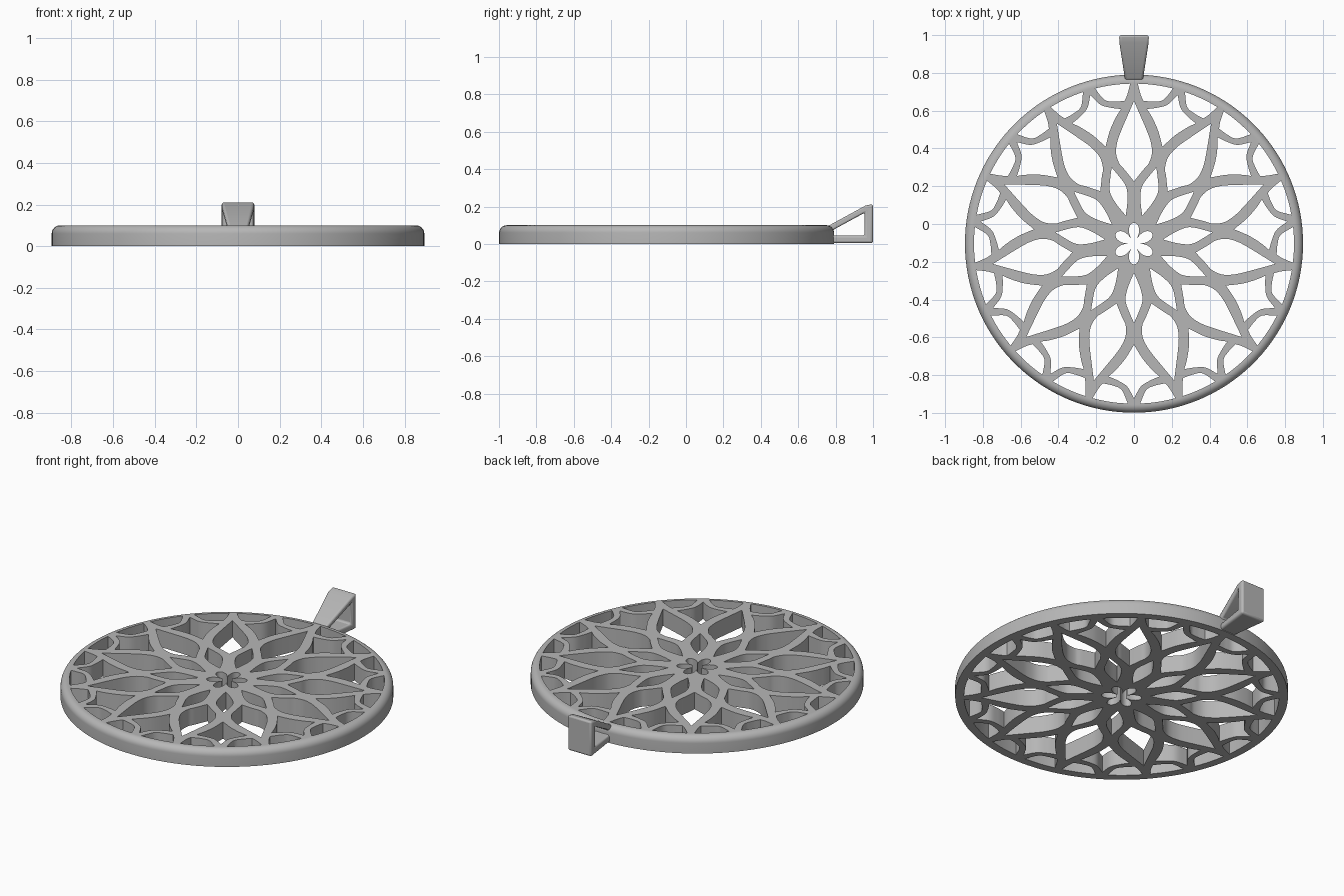
import bpy, bmesh, math
from mathutils import Vector, Matrix

cube = bpy.data.objects.get("Cube")
if cube:
    bpy.data.objects.remove(cube)

CENTRE = Vector((0, -0.104, 0))
PETALS, SEGMENTS = 11, 132
HEIGHT = 0.1
RING_OUT, RING_IN = 0.895, 0.85
STEP = 2 * math.pi / PETALS

grey = bpy.data.materials.new("plain grey")
grey.use_nodes = True
grey.diffuse_color = (0.47, 0.47, 0.47, 1)
grey.node_tree.nodes["Principled BSDF"].inputs["Base Color"].default_value = grey.diffuse_color


def smooth(points, steps=6):
    """Catmull-Rom curve through the points, without the last one."""
    pts = [Vector(p) for p in points]
    pts = [2 * pts[0] - pts[1]] + pts + [2 * pts[-1] - pts[-2]]
    out = []
    for a, b, c, d in zip(pts, pts[1:], pts[2:], pts[3:]):
        for i in range(steps):
            t = i / steps
            out.append(0.5 * (2 * b + (c - a) * t + (2 * a - 5 * b + 4 * c - d) * t * t
                              + (3 * b - a - 3 * c + d) * t ** 3))
    return out


def flip(points):
    return [(u, -v) for u, v in reversed(points)]


def polar(r, angle):
    return Vector((r * math.cos(angle), r * math.sin(angle)))


def finish(obj, angle=35):
    obj.data.materials.clear()
    obj.data.materials.append(grey)
    bpy.ops.object.select_all(action='DESELECT')
    obj.select_set(True)
    bpy.context.view_layer.objects.active = obj
    bpy.ops.object.shade_smooth_by_angle(angle=math.radians(angle))


def mesh_object(name, bm):
    bmesh.ops.recalc_face_normals(bm, faces=bm.faces)
    mesh = bpy.data.meshes.new(name)
    bm.to_mesh(mesh)
    bm.free()
    obj = bpy.data.objects.new(name, mesh)
    bpy.context.collection.objects.link(obj)
    return obj


# Openings of the tracery, as (radial, sideways) outlines
petal_side = [(0.755, 0), (0.70, 0.024), (0.6, 0.067), (0.54, 0.088), (0.48, 0.095),
              (0.425, 0.078), (0.392, 0.05), (0.33, 0)]
petal_hole = smooth(petal_side) + smooth(flip(petal_side))

inner_side = [(0.42, 0), (0.37, 0.022), (0.32, 0.041), (0.28, 0.044), (0.22, 0.028), (0.155, 0)]
inner_hole = smooth(inner_side) + smooth(flip(inner_side))

wedge_edge = [(0.535, 0), (0.611, 0.047), (0.67, 0.098), (0.703, 0.135)]
scallop_in = [(0.703, 0.135), (0.725, 0.085), (0.757, 0.036), (0.82, 0)]
wedge_hole = (smooth(wedge_edge) + smooth(scallop_in)
              + smooth(flip(scallop_in)) + smooth(flip(wedge_edge)))

rim_arc = [polar(RING_IN - 0.003, math.radians(2.2 + 3.2 * i)) for i in range(5)]
tip_edge = [rim_arc[-1], (0.768, 0.189), (0.739, 0.165)]
scallop_out = [(0.739, 0.165), (0.752, 0.11), (0.775, 0.065), rim_arc[0]]
rim_hole = smooth(rim_arc) + smooth(tip_edge) + smooth(scallop_out)
rim_hole_mirrored = flip(rim_hole)

# Tracery: a filled flat outline with its openings, extruded
curve = bpy.data.curves.new("tracery", 'CURVE')
curve.dimensions = '2D'
curve.fill_mode = 'BOTH'
curve.extrude = HEIGHT / 2


def add_outline(points, turn=0.0):
    rot = Matrix.Rotation(turn, 2)
    spline = curve.splines.new('POLY')
    spline.points.add(len(points) - 1)
    for sp, p in zip(spline.points, points):
        q = rot @ Vector(p)
        sp.co = (q.x, q.y, 0, 1)
    spline.use_cyclic_u = True


add_outline([polar(RING_IN, 2 * math.pi * i / SEGMENTS) for i in range(SEGMENTS)])
for i in range(PETALS):
    axis = math.pi / 2 + i * STEP
    add_outline(petal_hole, axis)
    for hole in (inner_hole, wedge_hole, rim_hole, rim_hole_mirrored):
        add_outline(hole, axis + STEP / 2)

# Six-lobed opening in the hub
lobes = []
for i in range(96):
    a = 2 * math.pi * i / 96
    lobes.append(polar(0.03 + 0.08 * abs(math.cos(3 * (a - math.pi / 2))) ** 0.7, a))
add_outline(lobes)

temp = bpy.data.objects.new("tracery_outline", curve)
bpy.context.collection.objects.link(temp)
bpy.context.view_layer.update()
flat = bpy.data.meshes.new_from_object(temp.evaluated_get(bpy.context.evaluated_depsgraph_get()))
bm = bmesh.new()
bm.from_mesh(flat)
bpy.data.objects.remove(temp)
bmesh.ops.remove_doubles(bm, verts=bm.verts, dist=0.0001)
tracery = mesh_object("petal_tracery", bm)
tracery.location = CENTRE + Vector((0, 0, HEIGHT / 2))
finish(tracery)

# Outer ring: lathed section with a rounded upper edge
FILLET = 0.04
section = [(RING_IN, 0), (RING_OUT, 0)]
for i in range(9):
    a = math.pi / 2 * i / 8
    section.append((RING_OUT - FILLET + FILLET * math.cos(a), HEIGHT - FILLET + FILLET * math.sin(a)))
section.append((RING_IN, HEIGHT))
bm = bmesh.new()
loops = []
for i in range(SEGMENTS):
    a = 2 * math.pi * i / SEGMENTS
    loops.append([bm.verts.new((r * math.cos(a), r * math.sin(a), z)) for r, z in section])
for i, here in enumerate(loops):
    after = loops[(i + 1) % SEGMENTS]
    for j in range(len(section)):
        k = (j + 1) % len(section)
        bm.faces.new((here[j], after[j], after[k], here[k]))
ring = mesh_object("outer_ring", bm)
ring.location = CENTRE
finish(ring)

# Hanging loop: a wedge-shaped frame that widens towards the back
outer = [(0.76, 0.004), (1.0, 0.004), (1.0, 0.213), (0.96, 0.205), (0.76, 0.096)]
inner = [(0.785, 0.045), (0.955, 0.045), (0.955, 0.166), (0.945, 0.161), (0.785, 0.074)]


def half_width(y):
    return 0.047 + 0.032 * max(0, min(1, (y - 0.77) / 0.2))


bm = bmesh.new()
out_l, out_r, in_l, in_r = [
    [bm.verts.new((side * half_width(y), y, z)) for y, z in outline]
    for outline in (outer, inner) for side in (1, -1)]
for i in range(len(outer)):
    k = (i + 1) % len(outer)
    for a, b in ((out_l, out_r), (out_r, in_r), (in_r, in_l), (in_l, out_l)):
        bm.faces.new((a[i], a[k], b[k], b[i]))
bail = mesh_object("hanging_loop", bm)
bevel = bail.modifiers.new("soft edges", 'BEVEL')
bevel.width = 0.015
bevel.segments = 3
bevel.limit_method = 'ANGLE'
bevel.angle_limit = math.radians(40)
finish(bail, 40)
